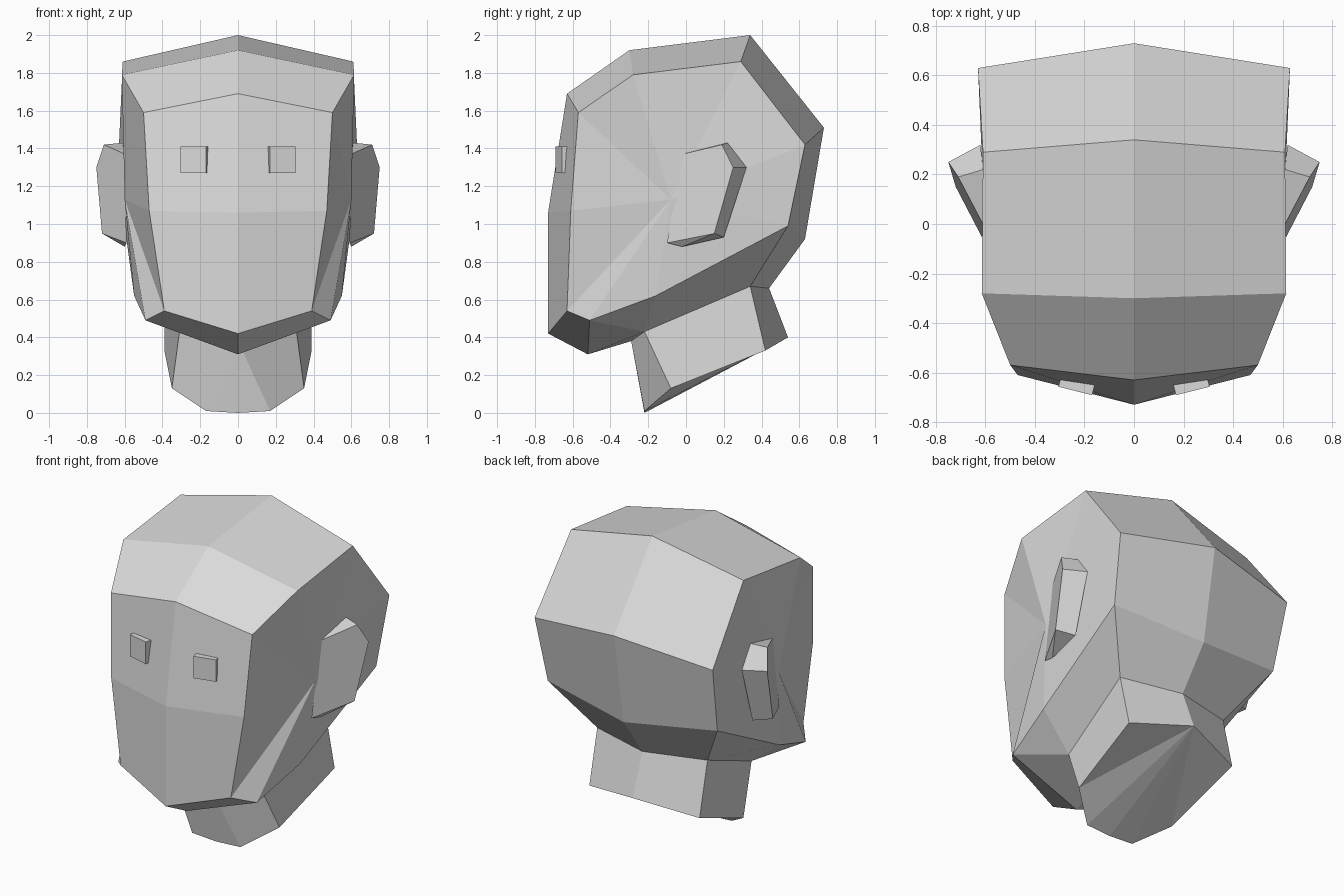
import bpy, bmesh, math
from mathutils import Matrix

if "Cube" in bpy.data.objects:
    bpy.data.objects.remove(bpy.data.objects["Cube"])

grey = bpy.data.materials.new("plain grey")
grey.diffuse_color = (0.7, 0.7, 0.7, 1)
grey.use_nodes = True
grey.node_tree.nodes["Principled BSDF"].inputs["Base Color"].default_value = grey.diffuse_color


def finish(name, bm):
    bmesh.ops.recalc_face_normals(bm, faces=bm.faces[:])
    mesh = bpy.data.meshes.new(name)
    bm.to_mesh(mesh)
    bm.free()
    mesh.materials.append(grey)
    obj = bpy.data.objects.new(name, mesh)
    bpy.context.collection.objects.link(obj)
    return obj


def mirrored_shell(name, points, faces):
    """Build the right half from points, then mirror it across x = 0."""
    bm = bmesh.new()
    v = [bm.verts.new(p) for p in points]
    for f in faces:
        bm.faces.new([v[i] for i in f])
    bmesh.ops.mirror(bm, geom=bm.verts[:] + bm.edges[:] + bm.faces[:],
                     axis='X', merge_dist=0.0001)
    bmesh.ops.remove_doubles(bm, verts=bm.verts[:], dist=0.0001)
    return finish(name, bm)


# Head: centre profile (y, z) from under the chin, over the top, to the nape
centre = [(-.52, .31), (-.73, .42), (-.73, 1.06), (-.63, 1.69), (-.30, 1.92),
          (.34, 2.0), (.73, 1.51), (.63, .92), (.44, .66)]
# Matching outer edge (x, y, z)
side = [(.49, -.51, .49), (.39, -.63, .54), (.47, -.61, 1.07), (.50, -.57, 1.59),
        (.615, -.28, 1.79), (.61, .29, 1.86), (.63, .63, 1.42), (.60, .54, .99),
        (.39, .34, .67)]
n = len(centre)
points = [(0, y, z) for y, z in centre] + side
points += [(.55, -.16, .62), (.60, -.08, 1.13),       # jaw, cheek
           (0, -.29, .38), (.31, -.22, .43)]          # front of neck opening
jaw, cheek, throat, neck_side = range(2 * n, 2 * n + 4)
faces = [(i, i + 1, n + i + 1, n + i) for i in range(n - 1)]
# Side of the head fans out from the cheek
ring = [n + i for i in range(n - 1)] + [jaw]
faces += [(a, b, cheek) for a, b in zip(ring, ring[1:] + ring[:1])]
# Underside of the jaw
faces += [(0, n, neck_side, throat), (n, jaw, neck_side),
          (jaw, n + 7, n + 8, neck_side)]
mirrored_shell("head", points, faces)

# Neck: slanted prism with a closed base
mirrored_shell("neck", [
    (0, -.29, .38), (.31, -.22, .43), (.39, .34, .67), (0, .44, .66),
    (0, -.22, 0), (.17, -.22, .01), (.35, -.08, .13), (.39, .42, .33), (0, .54, .40)],
    [(0, 4, 5), (0, 5, 6, 1), (1, 6, 7, 2), (2, 7, 8, 3),
     (8, 4, 5), (8, 5, 6), (8, 6, 7)])

# Ears: flared plate with a rear rim running back into the head
mirrored_shell("ears", [
    (.60, -.02, 1.37), (.71, .19, 1.42), (.75, .25, 1.30), (.72, .15, .95), (.59, -.10, .90),
    (.61, .22, 1.43), (.62, .32, 1.30), (.61, .20, .93), (.60, -.02, .88)],
    [(0, 1, 2), (0, 2, 3), (0, 3, 4), (0, 1, 5),
     (1, 2, 6, 5), (2, 3, 7, 6), (3, 4, 8), (3, 8, 7)])

# Eyes: small square blocks turned to follow the face
for sx, name in ((-1, "left_eye"), (1, "right_eye")):
    bm = bmesh.new()
    bmesh.ops.create_cube(bm, size=1, matrix=(
        Matrix.Translation((sx * .232, -.654, 1.34))
        @ Matrix.Rotation(sx * math.radians(14), 4, 'Z')
        @ Matrix.Diagonal((.14, .042, .14, 1))))
    finish(name, bm)
